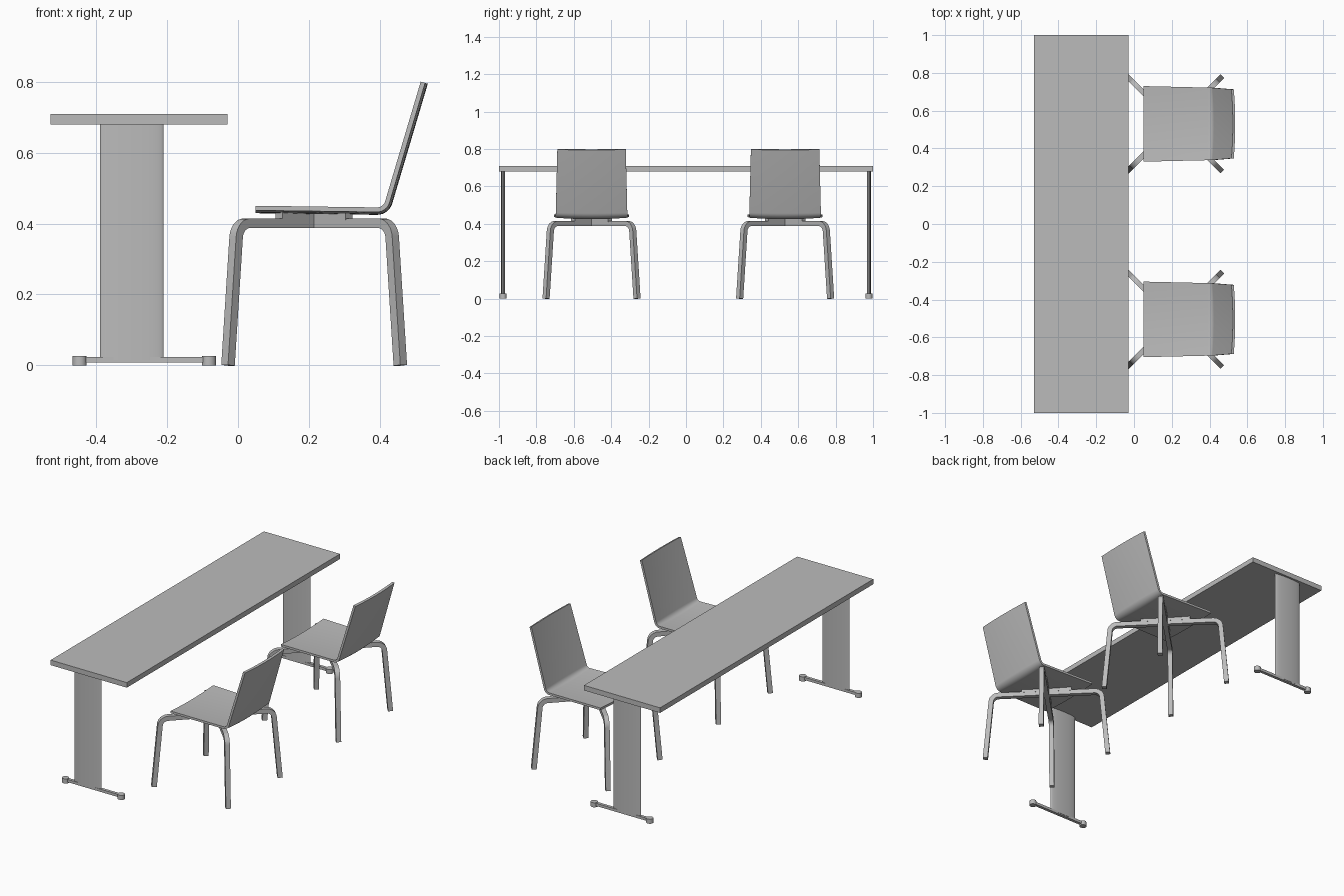
import bpy, bmesh, math
from mathutils import Vector, Matrix

if "Cube" in bpy.data.objects:
    bpy.data.objects.remove(bpy.data.objects["Cube"])

grey = bpy.data.materials.new("plain grey")
grey.use_nodes = True
GREY = (0.5, 0.5, 0.5, 1)
grey.diffuse_color = GREY
grey.node_tree.nodes["Principled BSDF"].inputs["Base Color"].default_value = GREY


def finish(name, bm, smooth=False):
    bmesh.ops.recalc_face_normals(bm, faces=bm.faces)
    mesh = bpy.data.meshes.new(name)
    bm.to_mesh(mesh)
    bm.free()
    mesh.materials.append(grey)
    obj = bpy.data.objects.new(name, mesh)
    bpy.context.collection.objects.link(obj)
    if smooth:
        bpy.ops.object.select_all(action='DESELECT')
        obj.select_set(True)
        bpy.context.view_layer.objects.active = obj
        bpy.ops.object.shade_smooth_by_angle(angle=math.radians(35))
    return obj


def box(name, lo, hi, turn=0):
    lo, hi = Vector(lo), Vector(hi)
    bm = bmesh.new()
    place = (Matrix.Translation((lo + hi) / 2) @ Matrix.Rotation(turn, 4, 'Z')
             @ Matrix.Diagonal((*(hi - lo), 1)))
    bmesh.ops.create_cube(bm, size=1, matrix=place)
    return finish(name, bm)


def column(name, centre, rx, ry, z0, z1, sides):
    bm = bmesh.new()
    place = (Matrix.Translation((*centre, (z0 + z1) / 2))
             @ Matrix.Diagonal((rx, ry, z1 - z0, 1)))
    bmesh.ops.create_cone(bm, cap_ends=True, segments=sides, radius1=1,
                          radius2=1, depth=1, matrix=place)
    return finish(name, bm, True)


def fillet(corners, radius, steps=6):
    """Round the inner corners of a 2D path."""
    pts = [Vector(c) for c in corners]
    path = [pts[0]]
    for a, b, c in zip(pts, pts[1:], pts[2:]):
        u, v = (a - b).normalized(), (c - b).normalized()
        half = u.angle(v) / 2
        reach = radius / math.tan(half)
        start, end = b + u * reach, b + v * reach
        hub = b + (u + v).normalized() * radius / math.sin(half)
        for i in range(steps + 1):
            spoke = start.lerp(end, i / steps) - hub
            path.append(hub + spoke.normalized() * radius)
    return path + [pts[-1]]


def offset(path, dist):
    """Shift a 2D path sideways by dist."""
    out = []
    for i, p in enumerate(path):
        t = (path[min(i + 1, len(path) - 1)] - path[max(i - 1, 0)]).normalized()
        out.append(p + Vector((-t.y, t.x)) * dist)
    return out


def bent_bar(name, corners, radius, size, place):
    """Sweep a square bar along a rounded path in the local xz plane."""
    path = fillet(corners, radius)
    h = size / 2
    bm = bmesh.new()
    rings = []
    for o, i in zip(offset(path, h), offset(path, -h)):
        rings.append([bm.verts.new((p.x, y, p.y))
                      for p, y in ((o, -h), (o, h), (i, h), (i, -h))])
    for a, b in zip(rings, rings[1:]):
        for k in range(4):
            n = (k + 1) % 4
            bm.faces.new((a[k], a[n], b[n], b[k]))
    bm.faces.new(rings[0])
    bm.faces.new(rings[-1])
    bm.transform(place)
    return finish(name, bm, True)


def seat_shell(name, x, y):
    """Bent plywood seat and back, narrowing upward and hollowed across."""
    path = fillet([(-0.165, 0.444), (0.2, 0.439), (0.307, 0.799)], 0.03)
    lengths = [0]
    for a, b in zip(path, path[1:]):
        lengths.append(lengths[-1] + (b - a).length)
    thick, cols, hollow = 0.013, 10, 0.008
    bm = bmesh.new()
    layers = []
    for dist in (thick / 2, -thick / 2):
        edge, sunk = offset(path, dist), offset(path, dist - hollow)
        grid = []
        for e, s, d in zip(edge, sunk, lengths):
            half = 0.2 - 0.017 * d / lengths[-1]
            row = []
            for k in range(cols + 1):
                t = 2 * k / cols - 1
                p = s.lerp(e, t * t)
                row.append(bm.verts.new((x + p.x, y + half * t, p.y)))
            grid.append(row)
        layers.append(grid)
        for a, b in zip(grid, grid[1:]):
            for k in range(cols):
                bm.faces.new((a[k], a[k + 1], b[k + 1], b[k]))
    # Rim joining the two skins
    top, under = layers
    rims = [(top[0], under[0]), (top[-1], under[-1])]
    rims += [([r[k] for r in top], [r[k] for r in under]) for k in (0, -1)]
    for a, b in rims:
        for k in range(len(a) - 1):
            bm.faces.new((a[k], a[k + 1], b[k + 1], b[k]))
    return finish(name, bm, True)


# Table
TABLE_X = -0.28
box("table_top", (-0.53, -1, 0.68), (-0.03, 1, 0.71))
column_x = -0.3
for side, tag in ((1, "back"), (-1, "front")):
    y = side * 0.978
    column(f"{tag}_table_leg", (column_x, y), 0.09, 0.011, 0.015, 0.68, 32)
    box(f"{tag}_foot_bar", (-0.45, y - 0.009, 0.008), (-0.08, y + 0.009, 0.024))
    for fx, end in ((-0.447, "right"), (-0.082, "left")):
        column(f"{tag}_{end}_foot_pad", (fx, y), 0.02, 0.019, 0, 0.027, 16)

# Chairs
CHAIR_X = 0.215
leg_path = [(-0.344, 0), (-0.308, 0.401), (0.308, 0.401), (0.344, 0)]
for y, tag in ((0.53, "back"), (-0.505, "front")):
    seat_shell(f"{tag}_chair_seat", CHAIR_X, y)
    for turn, way in ((math.pi / 4, "first"), (-math.pi / 4, "second")):
        place = Matrix.Translation((CHAIR_X, y, 0)) @ Matrix.Rotation(turn, 4, 'Z')
        bent_bar(f"{tag}_chair_{way}_leg_pair", leg_path, 0.042, 0.027, place)
        box(f"{tag}_chair_{way}_seat_support", (CHAIR_X - 0.14, y - 0.014, 0.41),
            (CHAIR_X + 0.14, y + 0.014, 0.433), turn)
